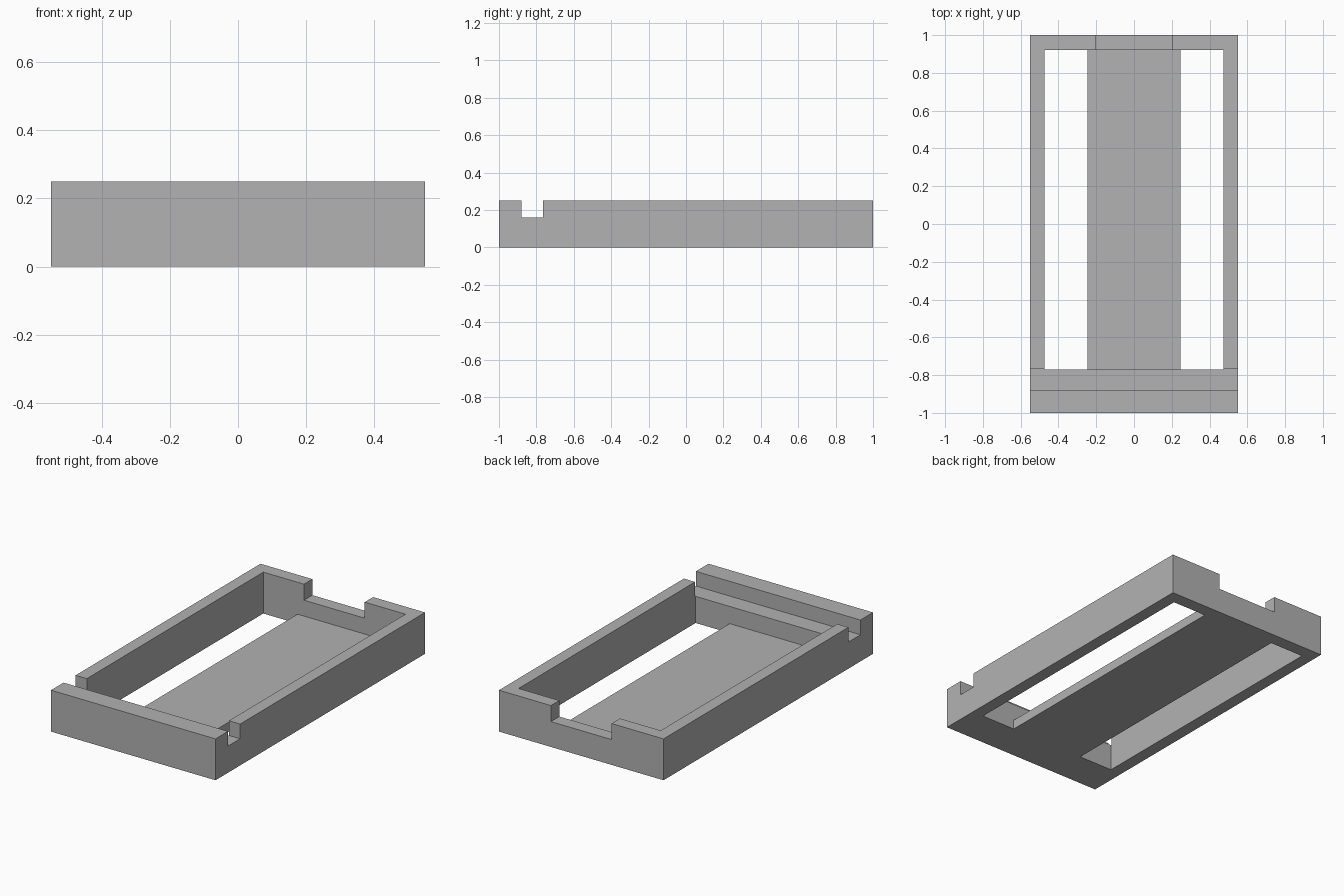
import bpy
import bmesh

cube = bpy.data.objects.get("Cube")
if cube:
    bpy.data.objects.remove(cube, do_unlink=True)

# Plain grey material
grey = bpy.data.materials.new("plain grey")
grey.use_nodes = True
colour = (0.447, 0.447, 0.447, 1)
grey.diffuse_color = colour
grey.node_tree.nodes["Principled BSDF"].inputs["Base Color"].default_value = colour


def prism(name, profile, y0, y1):
    """Extrude an x-z profile from y0 to y1."""
    bm = bmesh.new()
    face = bm.faces.new([bm.verts.new((x, y0, z)) for x, z in profile])
    ext = bmesh.ops.extrude_face_region(bm, geom=[face])
    moved = [g for g in ext["geom"] if isinstance(g, bmesh.types.BMVert)]
    bmesh.ops.translate(bm, verts=moved, vec=(0, y1 - y0, 0))
    bmesh.ops.recalc_face_normals(bm, faces=bm.faces)
    mesh = bpy.data.meshes.new(name)
    bm.to_mesh(mesh)
    bm.free()
    mesh.materials.append(grey)
    obj = bpy.data.objects.new(name, mesh)
    bpy.context.collection.objects.link(obj)
    return obj


def box(name, half_width, y0, y1, z0, z1):
    w = half_width
    return prism(name, [(-w, z0), (w, z0), (w, z1), (-w, z1)], y0, y1)


def cut(target, cutter):
    """Subtract the cutter, then discard it."""
    cutter.hide_render = True
    mod = target.modifiers.new("cut", "BOOLEAN")
    mod.operation = "DIFFERENCE"
    mod.solver = "EXACT"
    mod.object = cutter
    bpy.context.view_layer.objects.active = target
    bpy.ops.object.modifier_apply(modifier=mod.name)
    bpy.data.objects.remove(cutter, do_unlink=True)


HEIGHT, WIDTH = 0.25, 0.55
INNER, STRIP, FLOOR = 0.475, 0.247, 0.057

# Solid tray block
tray = box("tray_frame", WIDTH, -1, 1, 0, HEIGHT)

# Hollow that leaves a raised central floor strip with an open slot each side
half = [(INNER, 0.5), (INNER, -0.1), (STRIP, -0.1), (STRIP, FLOOR)]
hollow = half + [(-x, z) for x, z in reversed(half)]
cut(tray, prism("hollow_cutter", hollow, -0.77, 0.92))

# Groove across the front, through both side walls
cut(tray, box("groove_cutter", 0.7, -0.88, -0.765, 0.161, 0.5))

# Notch in the middle of the back wall
cut(tray, box("notch_cutter", 0.203, 0.8, 1.1, 0.153, 0.5))
